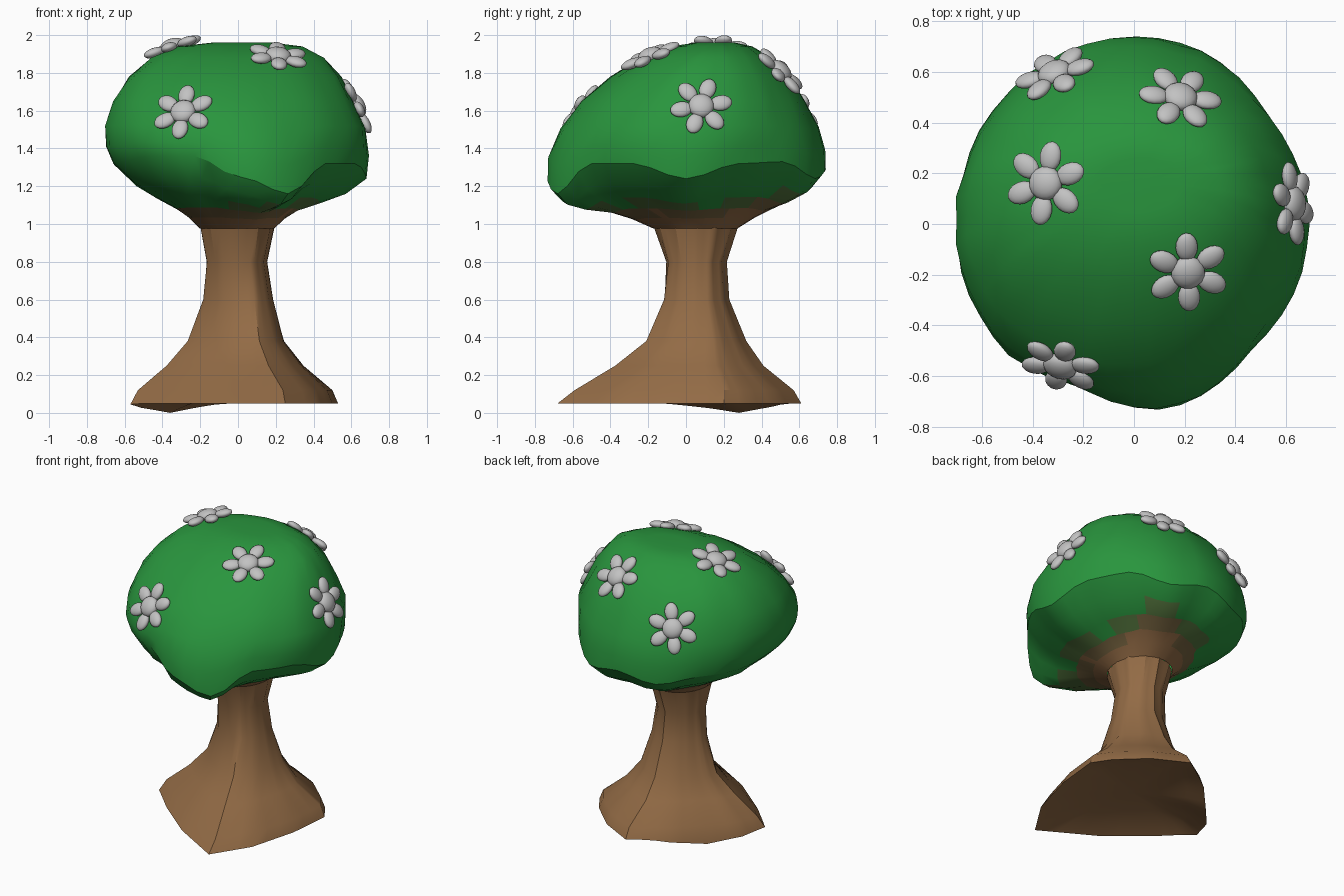
import bpy, bmesh, math, random
from mathutils import Vector, Matrix
from mathutils.bvhtree import BVHTree

if "Cube" in bpy.data.objects:
    bpy.data.objects.remove(bpy.data.objects["Cube"])

random.seed(4)


def material(name, rgb):
    m = bpy.data.materials.new(name)
    m.diffuse_color = (*rgb, 1)
    m.use_nodes = True
    m.node_tree.nodes["Principled BSDF"].inputs["Base Color"].default_value = m.diffuse_color
    return m


BARK = material("bark_brown", (0.29, 0.147, 0.06))
RUSSET = material("russet_brown", (0.18, 0.125, 0.05))
MOSS = material("moss_green", (0.085, 0.17, 0.045))
LEAF = material("leaf_green", (0.022, 0.30, 0.047))
PETAL = material("flower_grey", (0.54, 0.54, 0.54))

# Footprint of the flared root, counter-clockwise
FOOT = [(.53, .2), (.45, .32), (.27, .49), (.04, .61), (-.2, .45), (-.36, .28), (-.51, .11),
        (-.57, -.06), (-.38, -.25), (-.1, -.48), (.25, -.68), (.41, -.43), (.5, -.1)]
STEPS = 3
COLUMNS = []
for i, p in enumerate(FOOT):
    a, b = Vector(p), Vector(FOOT[(i + 1) % len(FOOT)])
    COLUMNS += [a.lerp(b, k / STEPS) for k in range(STEPS)]
COLUMNS = [Vector(((c.x + .02) / .55, (c.y + .035) / .645)) for c in COLUMNS]
ANGLES = [math.atan2(c.y, c.x) for c in COLUMNS]
EVEN = [2 * math.pi * i / 48 for i in range(48)]

# Rise and fall of the canopy rim every 22.5 degrees
RIM = [-.03, .05, .06, -.03, .02, -.03, .02, .02, .05, .06, .09, .09, -.02, -.11, .05, .05]


def rim_wave(angle):
    t = (math.degrees(angle) % 360) / 22.5
    i = int(t) % 16
    s = t - int(t)
    s = s * s * (3 - 2 * s)
    return RIM[i] * (1 - s) + RIM[(i + 1) % 16] * s


def bump(angle, centre, width):
    off = abs((math.degrees(angle) - centre + 180) % 360 - 180)
    return max(0, 1 - off / width)


def loft(name, rings, columns, place, mats, base=None, tip=None):
    bm = bmesh.new()
    loops = [[bm.verts.new(place(r, *c)) for c in columns] for r in rings]
    n = len(columns)
    for lo, hi in zip(loops, loops[1:]):
        for i in range(n):
            j = (i + 1) % n
            bm.faces.new((lo[i], lo[j], hi[j], hi[i]))
    for point, loop, flip in ((base, loops[0], True), (tip, loops[-1], False)):
        if point:
            t = bm.verts.new(point)
            for i in range(n):
                f = (loop[i], loop[(i + 1) % n], t)
                bm.faces.new(f[::-1] if flip else f)
    return finish(name, bm, mats)


def finish(name, bm, mats, angle=30):
    mesh = bpy.data.meshes.new(name)
    bm.normal_update()
    bm.to_mesh(mesh)
    bm.free()
    for m in mats:
        mesh.materials.append(m)
    ob = bpy.data.objects.new(name, mesh)
    bpy.context.collection.objects.link(ob)
    bpy.ops.object.select_all(action='DESELECT')
    ob.select_set(True)
    bpy.context.view_layer.objects.active = ob
    bpy.ops.object.shade_smooth_by_angle(angle=math.radians(angle))
    return ob


def box_point(r, u, v):
    z, x0, x1, y0, y1 = r[:5]
    return Vector(((x0 + x1) / 2 + u * (x1 - x0) / 2, (y0 + y1) / 2 + v * (y1 - y0) / 2, z))


# Trunk: height, x range, y range, footprint weight (first ring is the hollowed underside)
TRUNK = [(.09, -.43, .40, -.5, .46, 1),
         (.05, -.57, .53, -.68, .61, 1), (.12, -.53, .50, -.59, .57, 1),
         (.25, -.38, .35, -.38, .41, .9), (.38, -.27, .25, -.22, .32, .75),
         (.6, -.19, .19, -.13, .23, .45), (.8, -.172, .157, -.112, .217, .2),
         (.98, -.205, .195, -.175, .275, .1)]


def trunk_point(r, a, c):
    w = r[5]
    flute = 1 + (1 - w) * .03 * (math.cos(13 * a) - 1)
    p = box_point(r, (math.cos(a) * (1 - w) + c.x * w) * flute,
                  (math.sin(a) * (1 - w) + c.y * w) * flute)
    if r[0] < .1:  # root dips at the back left
        p.z -= .05 * bump(a, 142, 45)
    return p


loft("trunk", TRUNK, list(zip(ANGLES, COLUMNS)), trunk_point, [BARK], base=(0, -.02, .13))

# Canopy: height, x range, y range, share of rim wave, unevenness, front-left fullness, hollows
CANOPY = [(.975, -.20, .19, -.17, .27, 0, 0, 0, 0), (1.03, -.26, .25, -.29, .36, .05, .01, 0, 0),
          (1.075, -.33, .32, -.42, .45, .15, .02, 0, 0),
          (1.12, -.43, .43, -.57, .55, .4, .02, 0, .5),
          (1.18, -.55, .57, -.68, .66, .7, .01, 0, 1), (1.27, -.66, .68, -.74, .74, 1, 0, 0, 1),
          (1.38, -.70, .69, -.735, .735, .6, .008, 0, 1),
          (1.51, -.70, .68, -.67, .70, .2, .01, .01, .5),
          (1.65, -.65, .61, -.55, .63, 0, .012, .04, 0),
          (1.78, -.56, .54, -.39, .55, 0, .015, .07, 0),
          (1.88, -.44, .45, -.23, .45, 0, .02, .09, 0),
          (1.94, -.31, .34, -.08, .35, 0, .02, .09, 0), (1.96, -.14, .18, .05, .26, 0, 0, 0, 0)]
HOLLOWS = [(250, 28, .07), (318, 30, .05), (35, 30, .035)]


def canopy_point(r, a):
    k = 1 + random.uniform(-1, 1) * r[6] + r[7] * bump(a, 215, 65)
    k -= r[8] * sum(depth * bump(a, at, width) for at, width, depth in HOLLOWS)
    p = box_point(r, math.cos(a) * k, math.sin(a) * k)
    p.z += r[5] * rim_wave(a)
    return p


canopy = loft("canopy", CANOPY, [(a,) for a in EVEN], canopy_point, [BARK, RUSSET, MOSS, LEAF],
              tip=(.02, .16, 1.95))
# Bark colour fades into leaf, reaching further out at two places
for f in canopy.data.polygons:
    a = math.atan2(f.center.y, f.center.x)
    z = f.center.z - .07 * bump(a, 65, 40) - .03 * bump(a, 330, 30)
    f.material_index = 0 if z < 1.03 else 1 if z < 1.07 else 2 if z < 1.1 else 3

# Flowers: position, facing direction, spin in degrees
FLOWERS = [((-.3, -.58, 1.61), (-.2, -.8, .5), 30), ((.22, -.2, 1.91), (.1, -.4, .9), 15),
           ((.62, .08, 1.62), (.88, .05, .45), 10), ((.18, .49, 1.80), (.15, .7, .7), 75),
           ((-.35, .16, 1.94), (-.2, .0, .95), -5), ((-.32, .61, 1.62), (-.35, .75, .6), 40)]
src = bmesh.new()
src.from_mesh(canopy.data)
tree = BVHTree.FromBMesh(src)
src.free()


def add_ball(bm, frame, centre, size):
    m = frame @ Matrix.Translation(centre) @ Matrix.Diagonal((*size, 1))
    bmesh.ops.create_uvsphere(bm, u_segments=16, v_segments=10, radius=1, matrix=m)


for i, (pos, facing, spin) in enumerate(FLOWERS):
    spot, normal = tree.find_nearest(Vector(pos))[:2]
    axis = (normal + Vector(facing).normalized()).normalized()
    frame = (Matrix.Translation(spot + axis * .01) @ axis.to_track_quat('Z', 'Y').to_matrix().to_4x4()
             @ Matrix.Rotation(math.radians(spin), 4, 'Z'))
    bm = bmesh.new()
    add_ball(bm, frame, (0, 0, .005), (.068, .068, .04))
    for k in range(6):  # petals around the centre
        turn = frame @ Matrix.Rotation(k * math.pi / 3, 4, 'Z')
        add_ball(bm, turn, (.107, 0, 0), (.06, .044, .026))
    finish(f"flower_{i + 1}", bm, [PETAL], 60)
